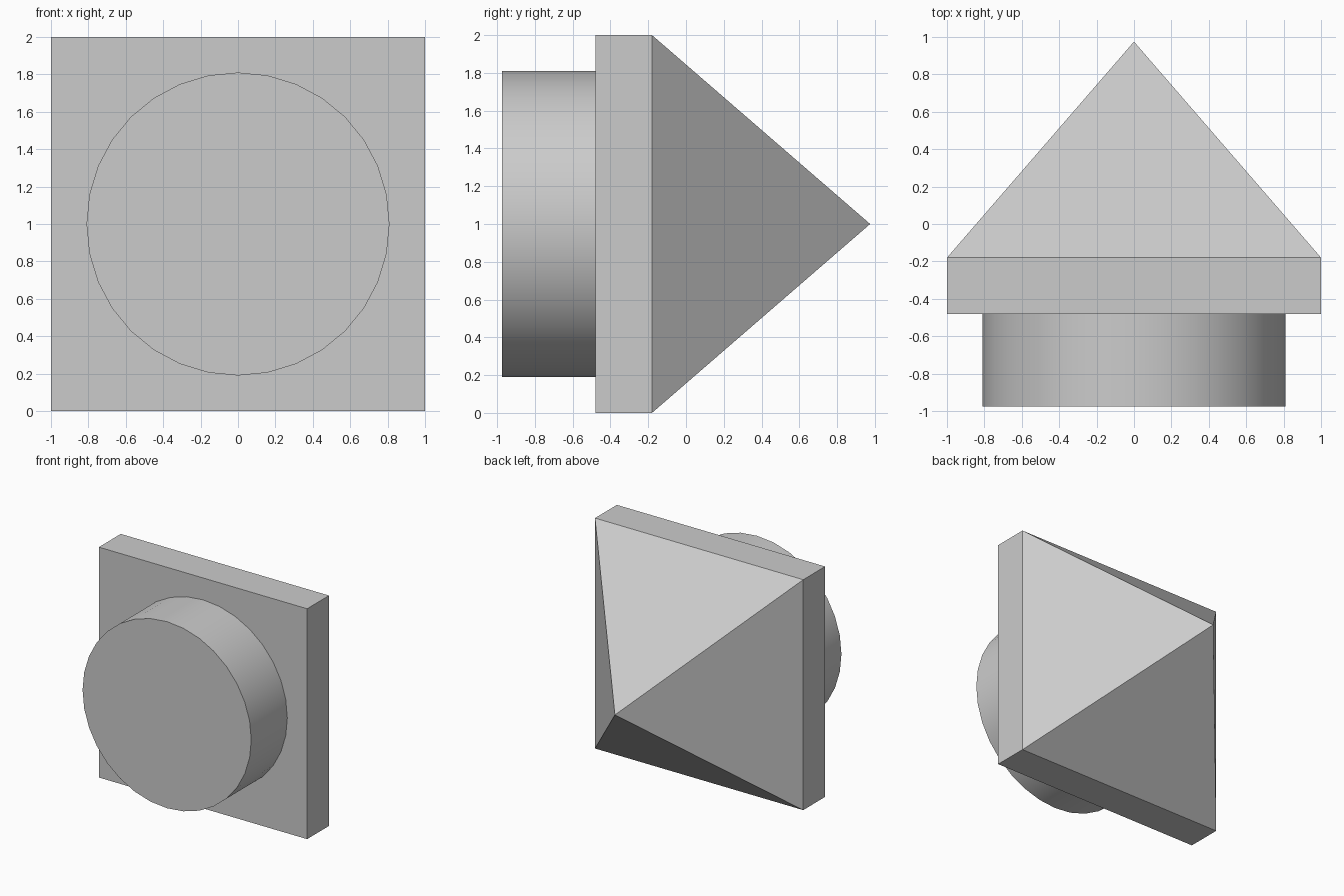
import bpy
import math

default = bpy.data.objects.get("Cube")
if default:
    bpy.data.objects.remove(default, do_unlink=True)

GREY = (0.6, 0.6, 0.6, 1.0)
grey = bpy.data.materials.new("plain_grey")
grey.use_nodes = True
grey.diffuse_color = GREY
grey.node_tree.nodes["Principled BSDF"].inputs["Base Color"].default_value = GREY

# Depth stations along y, from the peg face to the tip
PEG_FRONT, SLAB_FRONT, SLAB_BACK, TIP = -0.975, -0.48, -0.18, 0.975
MID_Z = 1.0


def finish(name):
    """Name the active part, bake its transform and colour it."""
    part = bpy.context.object
    part.name = part.data.name = name
    bpy.ops.object.transform_apply(location=False, rotation=True, scale=True)
    part.data.materials.append(grey)
    return part


def span(a, b):
    """Location and depth of a part running from y=a to y=b."""
    return {"location": (0, (a + b) / 2, MID_Z), "depth": b - a}


# Square slab
bpy.ops.mesh.primitive_cube_add(size=2, location=(0, (SLAB_FRONT + SLAB_BACK) / 2, MID_Z))
bpy.context.object.scale.y = (SLAB_BACK - SLAB_FRONT) / 2
finish("square_slab")

# Round peg on the front
bpy.ops.mesh.primitive_cylinder_add(vertices=32, radius=0.81,
                                    rotation=(math.pi / 2, 0, 0),
                                    **span(PEG_FRONT, SLAB_FRONT))
finish("round_peg")
bpy.ops.object.shade_smooth_by_angle(angle=math.radians(30))

# Four-sided point on the back, its corners turned to meet the slab
bpy.ops.mesh.primitive_cone_add(vertices=4, radius1=math.sqrt(2), radius2=0,
                                end_fill_type='NOTHING', **span(SLAB_BACK, TIP))
point = bpy.context.object
point.rotation_euler = (0, 0, math.pi / 4)
bpy.ops.object.transform_apply(location=False, rotation=True, scale=True)
point.rotation_euler = (-math.pi / 2, 0, 0)
finish("pyramid_point")
